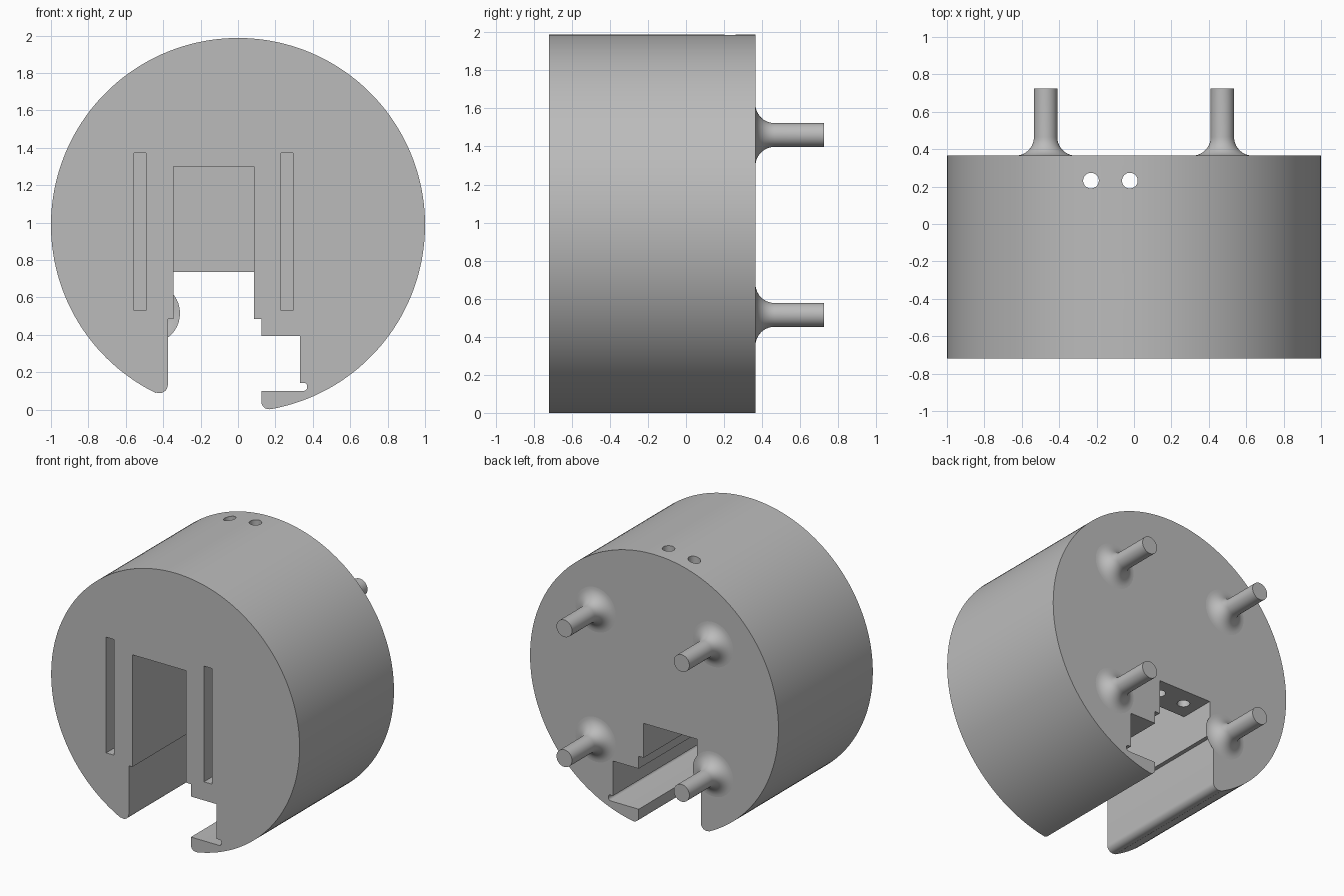
import bpy, bmesh, math
from mathutils import Matrix, Vector

if "Cube" in bpy.data.objects:
    bpy.data.objects.remove(bpy.data.objects["Cube"])

FRONT, BACK, TIP = -0.72, 0.365, 0.725
CZ, R = 0.987, 1.0

grey = bpy.data.materials.new("plain_grey")
grey.diffuse_color = (0.5, 0.5, 0.5, 1)
grey.use_nodes = True
grey.node_tree.nodes["Principled BSDF"].inputs["Base Color"].default_value = grey.diffuse_color


def new_object(name, bm):
    bmesh.ops.recalc_face_normals(bm, faces=bm.faces)
    mesh = bpy.data.meshes.new(name)
    bm.to_mesh(mesh)
    bm.free()
    mesh.materials.append(grey)
    ob = bpy.data.objects.new(name, mesh)
    bpy.context.collection.objects.link(ob)
    return ob


def smooth(ob):
    bpy.ops.object.select_all(action='DESELECT')
    ob.select_set(True)
    bpy.context.view_layer.objects.active = ob
    bpy.ops.object.shade_smooth_by_angle(angle=math.radians(30))


def arc(cx, cz, r, a0, a1, n):
    return [(cx + r * math.cos(math.radians(a0 + (a1 - a0) * i / n)),
             cz + r * math.sin(math.radians(a0 + (a1 - a0) * i / n))) for i in range(n + 1)]


def extrude(name, points, y0, y1):
    bm = bmesh.new()
    face = bm.faces.new([bm.verts.new((x, y0, z)) for x, z in points])
    moved = bmesh.ops.extrude_face_region(bm, geom=[face])["geom"]
    bmesh.ops.translate(bm, vec=(0, y1 - y0, 0),
                        verts=[v for v in moved if isinstance(v, bmesh.types.BMVert)])
    return new_object(name, bm)


def rect(x0, x1, z0, z1):
    return [(x0, z0), (x1, z0), (x1, z1), (x0, z1)]


# Drum outline: round rim, rounded tips and the stepped channel open at the bottom
outline = arc(0, CZ, R, -80.5, 243.8, 160)
outline += arc(-0.42, 0.133, 0.045, -110, 0, 8)
outline += [(-0.375, 0.485), (-0.345, 0.485), (-0.345, 0.735), (0.085, 0.735),
            (0.085, 0.485), (0.125, 0.485), (0.125, 0.395), (0.332, 0.395), (0.332, 0.142)]
outline += arc(0.355, 0.127, 0.015, 90, 0, 4)
outline += arc(0.35, 0.12, 0.02, 0, -90, 4)
outline += [(0.125, 0.1)]
outline += arc(0.165, 0.042, 0.04, 180, 278, 8)
body = extrude("drum_body", outline, FRONT, BACK)

# Front pocket, two narrow slots and two vertical cable holes
cutters = [extrude("pocket_cutter", rect(-0.345, 0.085, 0.6, 1.3), FRONT - 0.1, 0.1)]
for x in (-0.525, 0.262):
    cutters.append(extrude("slot_cutter", rect(x - 0.032, x + 0.032, 0.53, 1.372), FRONT - 0.1, -0.2))
for x in (-0.23, -0.022):
    bm = bmesh.new()
    bmesh.ops.create_cone(bm, cap_ends=True, segments=32, radius1=0.042, radius2=0.042, depth=1.6,
                          matrix=Matrix.Translation((x, 0.232, 1.4)))
    cutters.append(new_object("hole_cutter", bm))
for c in cutters:
    c.hide_render = True
    mod = body.modifiers.new(c.name, 'BOOLEAN')
    mod.operation, mod.solver, mod.object = 'DIFFERENCE', 'EXACT', c
bpy.context.view_layer.update()
cut = bpy.data.meshes.new_from_object(body.evaluated_get(bpy.context.evaluated_depsgraph_get()))
body.modifiers.clear()
body.data = cut
for c in cutters:
    bpy.data.objects.remove(c)
smooth(body)

# Back pegs with flared roots
PEG, FLARE = 0.0625, 0.1
profile = [(0, TIP), (PEG, TIP)] + [
    (r, y) for r, y in arc(PEG + FLARE, BACK + FLARE, FLARE, 180, 270, 10)]
for x in (-0.4725, 0.4725):
    for z in (0.515, 1.46):
        bm = bmesh.new()
        vs = [bm.verts.new((x + r, y, z)) for r, y in profile]
        es = [bm.edges.new(p) for p in zip(vs, vs[1:])]
        bmesh.ops.spin(bm, geom=vs + es, cent=(x, 0, z), axis=(0, 1, 0),
                       angle=math.tau, steps=40)
        bmesh.ops.remove_doubles(bm, verts=bm.verts, dist=1e-4)
        peg = new_object("back_peg", bm)
        # Open root: make sure the faces point outward
        if max(peg.data.polygons, key=lambda p: p.center.y).normal.y < 0:
            peg.data.flip_normals()
        smooth(peg)
